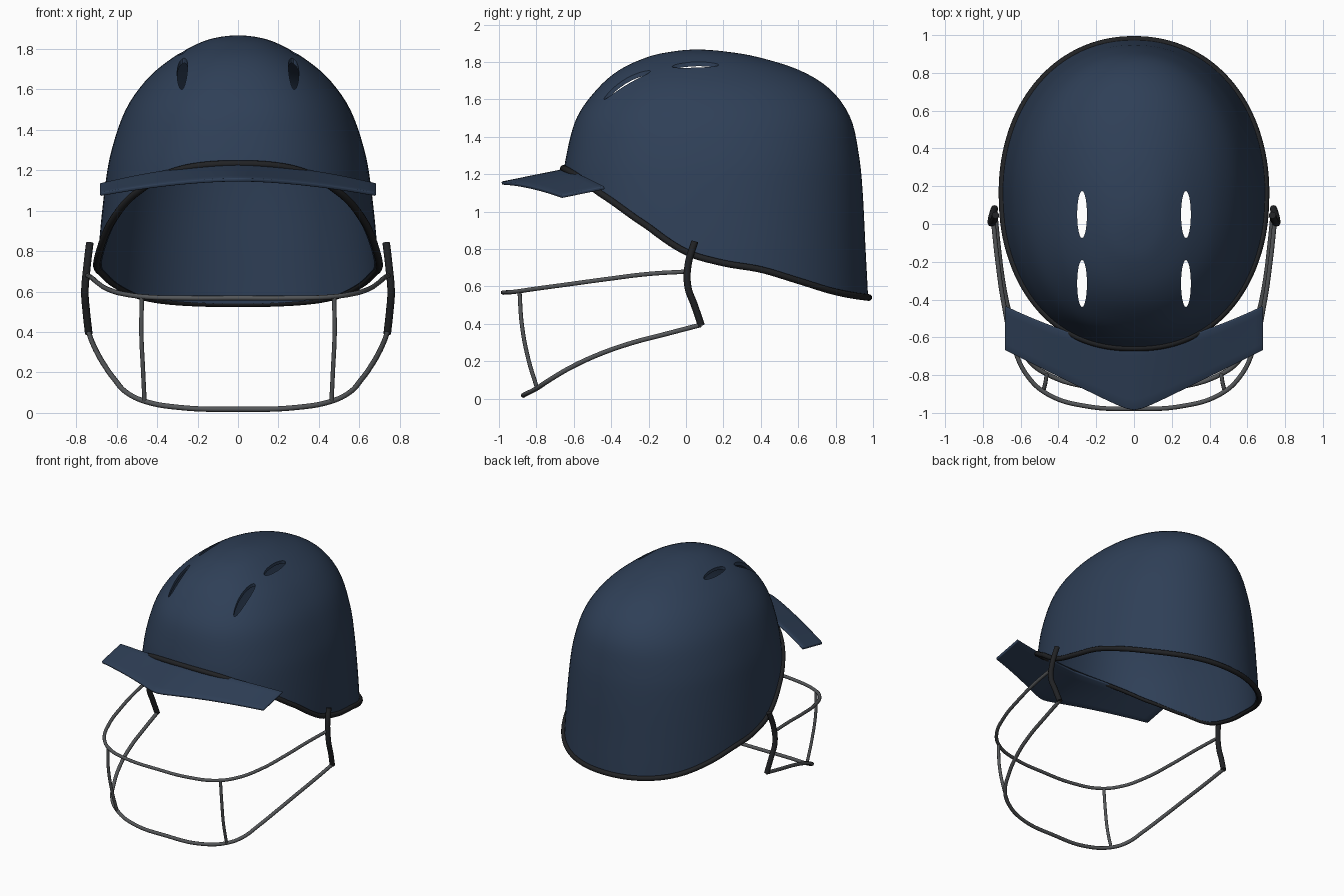
import bpy, bmesh, math
from mathutils import Vector

if "Cube" in bpy.data.objects:
    bpy.data.objects.remove(bpy.data.objects["Cube"])


def material(name, rgb):
    m = bpy.data.materials.new(name)
    m.diffuse_color = (*rgb, 1)
    m.use_nodes = True
    m.node_tree.nodes["Principled BSDF"].inputs["Base Color"].default_value = m.diffuse_color
    return m


NAVY = material("navy", (0.028, 0.05, 0.095))
BLACK = material("black_rubber", (0.015, 0.016, 0.018))
STEEL = material("grey_wire", (0.09, 0.095, 0.1))


def select(ob):
    bpy.ops.object.select_all(action='DESELECT')
    ob.select_set(True)
    bpy.context.view_layer.objects.active = ob


def mesh_object(name, bm, mat):
    me = bpy.data.meshes.new(name)
    bmesh.ops.recalc_face_normals(bm, faces=bm.faces)
    bm.to_mesh(me)
    bm.free()
    ob = bpy.data.objects.new(name, me)
    bpy.context.collection.objects.link(ob)
    me.materials.append(mat)
    return ob


def tube(name, pts, radius, mat, closed=False, res=8):
    cu = bpy.data.curves.new(name, 'CURVE')
    cu.dimensions = '3D'
    cu.bevel_depth, cu.bevel_resolution = radius, 3
    cu.resolution_u, cu.use_fill_caps = res, True
    sp = cu.splines.new('BEZIER')
    sp.bezier_points.add(len(pts) - 1)
    for b, p in zip(sp.bezier_points, pts):
        b.co = p
        b.handle_left_type = b.handle_right_type = 'AUTO'
    sp.use_cyclic_u = closed
    cu.materials.append(mat)
    ob = bpy.data.objects.new(name, cu)
    bpy.context.collection.objects.link(ob)
    select(ob)
    bpy.ops.object.convert(target='MESH')
    bpy.ops.object.shade_smooth_by_angle(angle=math.radians(50))
    return ob


def flip(p):
    return (-p[0], p[1], p[2])


def mirrored(half):
    # path from right end to the centre, continued to the left end
    return half + [flip(p) for p in half[-2::-1]]


def spline(rows, t):
    # Catmull-Rom through the rows; row 0 and the last are ghosts
    i = min(int(t), len(rows) - 4)
    f = t - i
    a, b, c, d = (Vector(r) for r in rows[i:i + 4])
    return 0.5 * (2*b + (c - a)*f + (2*a - 5*b + 4*c - d)*f*f + (3*b - a - 3*c + d)*f**3)


# Shell levels: z, front y, back y, half width, y of the widest point
LEVELS = [(1.855, 0.20, -0.07, -0.11, 0.06), (1.867, 0.06, 0.06, 0, 0.06),
          (1.855, -0.08, 0.22, 0.11, 0.07), (1.825, -0.21, 0.39, 0.20, 0.09),
          (1.755, -0.36, 0.61, 0.325, 0.11), (1.65, -0.48, 0.775, 0.45, 0.13),
          (1.5, -0.585, 0.88, 0.555, 0.14), (1.3, -0.64, 0.925, 0.625, 0.15),
          (1.1, -0.665, 0.945, 0.66, 0.15), (0.8, -0.68, 0.96, 0.69, 0.15),
          (0.5, -0.69, 0.975, 0.705, 0.15), (0.2, -0.69, 0.98, 0.71, 0.15)]
# Rim height along the side: y, z
RIM = [(-0.85, 1.27), (-0.66, 1.235), (-0.46, 1.10), (-0.2, 0.92), (0, 0.785), (0.2, 0.725),
       (0.4, 0.69), (0.6, 0.63), (0.8, 0.57), (0.98, 0.54), (1.2, 0.53)]


def rim_z(y):
    y = max(-0.66, min(0.979, y))
    k = next(i for i in range(1, len(RIM) - 2) if y <= RIM[i + 1][0])
    return spline(RIM, k - 1 + (y - RIM[k][0]) / (RIM[k + 1][0] - RIM[k][0])).y


def shell_point(t, a):
    z, yf, yb, w, yc = spline(LEVELS, t)
    c, s = math.cos(a), math.sin(a)
    e = 2 / (2.1 if s > 0 else 2.3)
    ly = (yb - yc) if s > 0 else (yc - yf)
    return Vector((w * math.copysign(abs(c)**e, c), yc + ly * math.copysign(abs(s)**e, s), z))


def rim_t(a):
    lo, hi = 4.0, 9.0
    for _ in range(30):
        m = (lo + hi) / 2
        p = shell_point(m, a)
        lo, hi = (m, hi) if p.z > rim_z(p.y) else (lo, m)
    return lo


# Domed shell
N, ROWS = 96, 36
angles = [2 * math.pi * i / N for i in range(N)]
bm = bmesh.new()
apex = bm.verts.new(shell_point(0, 0))
cols, rim = [], []
for a in angles:
    t = rim_t(a)
    rim.append(shell_point(t, a))
    cols.append([apex] + [bm.verts.new(shell_point(t * k / ROWS, a)) for k in range(1, ROWS + 1)])
for i in range(N):
    p, q = cols[i], cols[(i + 1) % N]
    bm.faces.new((apex, p[1], q[1]))
    for k in range(1, ROWS):
        bm.faces.new((p[k], p[k + 1], q[k + 1], q[k]))
shell = mesh_object("helmet_shell", bm, NAVY)
sol = shell.modifiers.new("thickness", 'SOLIDIFY')
sol.thickness, sol.offset = 0.02, -1

# Four vent slots cut through the crown
bm = bmesh.new()
for x in (-0.275, 0.275):
    for y in (0.05, -0.315):
        new = bmesh.ops.create_cone(bm, cap_ends=True, segments=24, radius1=1, radius2=1, depth=1)['verts']
        bmesh.ops.scale(bm, vec=(0.026, 0.125, 0.7), verts=new)
        bmesh.ops.translate(bm, vec=(x, y, 1.75), verts=new)
cutter = mesh_object("vent_cutter", bm, NAVY)
cutter.hide_render = True
cut = shell.modifiers.new("vents", 'BOOLEAN')
cut.object, cut.operation, cut.solver = cutter, 'DIFFERENCE', 'EXACT'
select(shell)
for m in ("thickness", "vents"):
    bpy.ops.object.modifier_apply(modifier=m)
bpy.data.objects.remove(cutter)
bpy.ops.object.shade_smooth_by_angle(angle=math.radians(35))

# Rubber trim around the rim
tube("rim_trim", [p + Vector((p.x, p.y - 0.15, 0)).normalized() * 0.004 for p in rim],
     0.018, BLACK, closed=True, res=2)

# Pointed visor
bm = bmesh.new()
grid = []
for i in range(33):
    u = -1 + i / 16
    x, v = 0.682 * u, abs(u)
    inner = Vector((x, -0.64 + 0.205 * v**1.6, 1.222 - 0.095 * v**1.8))
    tip = math.sqrt(v * v + 0.005) - 0.07 * (1 - v)
    outer = Vector((x, -0.985 + 0.318 * tip, 1.152 - 0.072 * v**1.7))
    grid.append([bm.verts.new(inner.lerp(outer, k / 6)) for k in range(7)])
for p, q in zip(grid, grid[1:]):
    for k in range(6):
        bm.faces.new((p[k], p[k + 1], q[k + 1], q[k]))
visor = mesh_object("visor", bm, NAVY)
sol = visor.modifiers.new("thickness", 'SOLIDIFY')
sol.thickness, sol.offset = 0.018, 0
bev = visor.modifiers.new("soft_edge", 'BEVEL')
bev.width, bev.segments = 0.005, 2
select(visor)
bpy.ops.object.shade_smooth_by_angle(angle=math.radians(40))

# Face guard: two wrap-around wires
upper = [(0.745, 0.01, 0.68), (0.722, -0.2, 0.667), (0.69, -0.42, 0.64), (0.64, -0.64, 0.61),
         (0.56, -0.81, 0.587), (0.45, -0.905, 0.573), (0.25, -0.965, 0.568), (0, -0.978, 0.568)]
lower = [(0.738, 0.08, 0.395), (0.72, -0.1, 0.348), (0.695, -0.3, 0.295), (0.66, -0.47, 0.235),
         (0.61, -0.62, 0.165), (0.55, -0.73, 0.1), (0.46, -0.795, 0.057),
         (0.28, -0.855, 0.026), (0, -0.868, 0.018)]
tube("guard_upper_wire", mirrored(upper), 0.012, STEEL)
tube("guard_lower_wire", mirrored(lower), 0.013, STEEL)

# Upright wires and black side clips, one per side
upright = [(0.475, -0.89, 0.572), (0.478, -0.878, 0.4), (0.47, -0.845, 0.22), (0.462, -0.796, 0.055)]
clip = [(0.733, 0.047, 0.84), (0.747, 0.012, 0.72), (0.757, 0.01, 0.6),
        (0.75, 0.045, 0.5), (0.738, 0.082, 0.392)]
for side, f in (("right", tuple), ("left", flip)):
    tube(side + "_guard_upright", [f(p) for p in upright], 0.011, STEEL)
    tube(side + "_guard_clip", [f(p) for p in clip], 0.019, BLACK)
